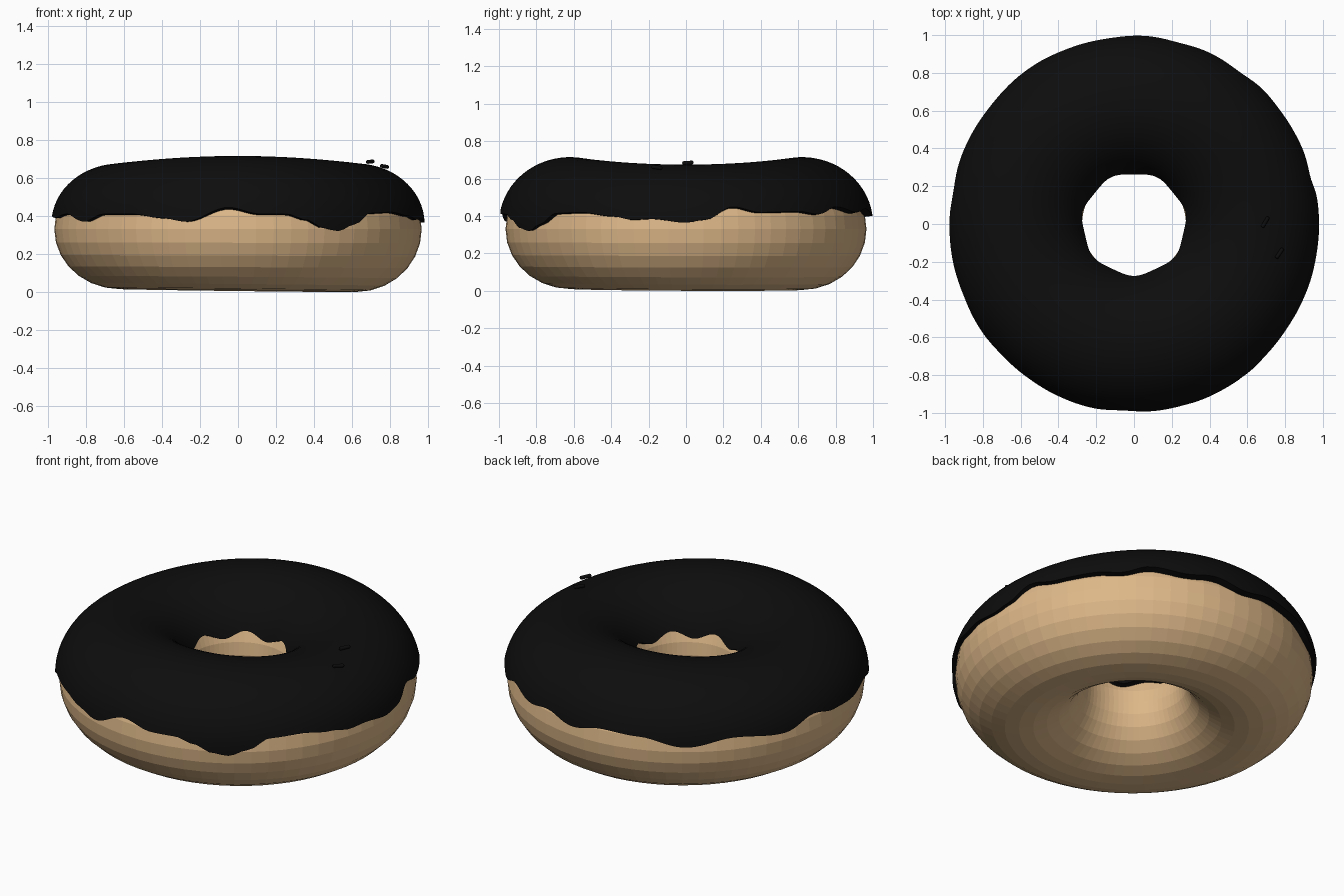
import bpy, bmesh, math
from math import sin, cos, pi, radians
from mathutils import Vector

if "Cube" in bpy.data.objects:
    bpy.data.objects.remove(bpy.data.objects["Cube"])


def material(name, rgb):
    m = bpy.data.materials.new(name)
    m.diffuse_color = (*rgb, 1)
    m.use_nodes = True
    m.node_tree.nodes["Principled BSDF"].inputs["Base Color"].default_value = m.diffuse_color
    return m


tan = material("baked dough", (0.73, 0.48, 0.25))
black = material("dark icing", (0.004, 0.004, 0.004))


def ring_mesh(name, segs, section, mat):
    """Sweep a closed section (function of azimuth -> [(r, z)]) around z."""
    bm = bmesh.new()
    rings = []
    for i in range(segs):
        a = 2 * pi * i / segs
        rings.append([bm.verts.new((r * cos(a), r * sin(a), z)) for r, z in section(a)])
    n = len(rings[0])
    for i in range(segs):
        p, q = rings[i], rings[(i + 1) % segs]
        for j in range(n):
            k = (j + 1) % n
            bm.faces.new((p[j], q[j], q[k], p[k]))
    bmesh.ops.recalc_face_normals(bm, faces=bm.faces)
    me = bpy.data.meshes.new(name)
    bm.to_mesh(me)
    bm.free()
    ob = bpy.data.objects.new(name, me)
    bpy.context.collection.objects.link(ob)
    me.materials.append(mat)
    return ob


# Dough: slightly uneven flattened torus with flat facets
def dough_section(a):
    pts = []
    lift = 0.008 * (1 - cos(a - radians(20)))
    for j in range(28):
        t = 2 * pi * j / 28
        z = 0.33 + 0.33 * sin(t)
        pts.append((0.62 + 0.345 * cos(t), z + lift * max(0, -sin(t))))
    return pts


ring_mesh("dough", 64, dough_section, tan)

# Icing: shell with a dripping outer edge (azimuth in degrees, edge height)
DRIPS = [(0, .365), (6, .38), (15, .45), (24, .42), (38, .425), (46, .41), (55, .45),
         (67, .42), (76, .44), (87, .40), (98, .43), (110, .42), (125, .37), (140, .41),
         (158, .38), (170, .43), (180, .40), (191, .39), (203, .41), (215, .37),
         (224, .41), (236, .41), (246, .39), (254, .37), (267, .445), (277, .41),
         (285, .41), (291, .38), (297, .335), (302, .32), (308, .355), (315, .415),
         (325, .42), (336, .40), (343, .38), (349, .385), (360, .365)]


def drip(a):
    d = math.degrees(a) % 360
    for (d0, z0), (d1, z1) in zip(DRIPS, DRIPS[1:]):
        if d0 <= d <= d1:
            f = (1 - cos(pi * (d - d0) / (d1 - d0))) / 2
            return z0 + (z1 - z0) * f


def icing_section(a):
    top = 0.335 - 0.02 * cos(2 * a)
    wide = 0.37 - 0.01 * cos(2 * a)
    t0 = math.asin((drip(a) - 0.36) / top)
    t1 = pi - math.asin((0.455 + 0.02 * sin(7 * a) - 0.36) / top)
    outer, inner = [], []
    n = 28
    for j in range(n + 1):
        t = t0 + (t1 - t0) * j / n
        w = wide if cos(t) > 0 else 0.365
        outer.append((0.62 + w * cos(t), 0.36 + top * sin(t)))
        inner.append((0.62 + (w - 0.045) * cos(t), 0.36 + (top - 0.045) * sin(t)))
    return outer + inner[::-1]


icing = ring_mesh("icing", 180, icing_section, black)
bpy.context.view_layer.objects.active = icing
icing.select_set(True)
bpy.ops.object.shade_smooth_by_angle(angle=radians(50))


# Sprinkles: two small rounded rods lying on the icing
def sprinkle(name, loc, direction):
    bpy.ops.mesh.primitive_cylinder_add(vertices=12, radius=0.01, depth=0.065, location=loc)
    ob = bpy.context.object
    ob.name = name
    ob.rotation_euler = Vector(direction).to_track_quat('Z', 'Y').to_euler()
    bev = ob.modifiers.new("round ends", 'BEVEL')
    bev.width, bev.segments, bev.limit_method = 0.007, 3, 'ANGLE'
    ob.data.materials.append(black)


sprinkle("sprinkle_1", (0.695, 0.01, 0.685), (0.5, 0.85, 0.05))
sprinkle("sprinkle_2", (0.77, -0.155, 0.66), (0.55, 0.8, -0.1))
